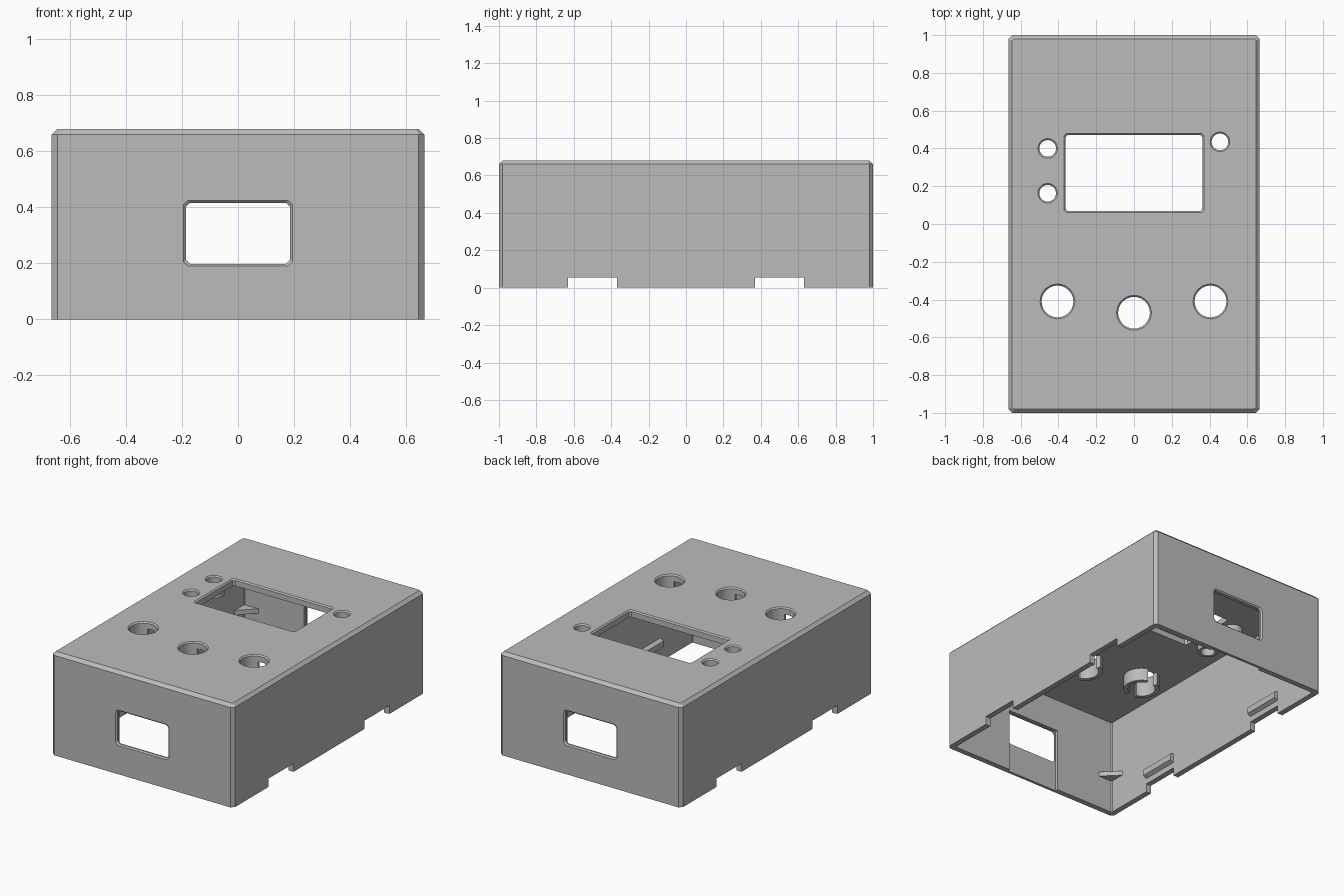
import bpy, bmesh
from math import sin, cos, pi

cube = bpy.data.objects.get("Cube")
if cube:
    bpy.data.objects.remove(cube, do_unlink=True)

HX, HY, HZ = 0.665, 1.0, 0.68     # half width, half depth, height
EDGE = 0.02                       # edge chamfer
WALL = 0.037
CEIL = HZ - 0.045                 # underside of the lid
LIP = 0.008                       # chamfer round the openings

grey = bpy.data.materials.new("plastic_grey")
grey.use_nodes = True
grey.diffuse_color = (0.5, 0.5, 0.5, 1)
grey.node_tree.nodes["Principled BSDF"].inputs["Base Color"].default_value = (0.5, 0.5, 0.5, 1)


def loft(name, rings):
    """Closed solid through rings of points with equal counts."""
    bm = bmesh.new()
    loops = [[bm.verts.new(p) for p in ring] for ring in rings]
    n = len(loops[0])
    for a, b in zip(loops, loops[1:]):
        for i in range(n):
            j = (i + 1) % n
            bm.faces.new((a[i], a[j], b[j], b[i]))
    bm.faces.new(loops[0])
    bm.faces.new(loops[-1])
    bmesh.ops.recalc_face_normals(bm, faces=bm.faces)
    mesh = bpy.data.meshes.new(name)
    bm.to_mesh(mesh)
    bm.free()
    mesh.materials.append(grey)
    obj = bpy.data.objects.new(name, mesh)
    bpy.context.collection.objects.link(obj)
    return obj


def cut_rect(cx, cy, hw, hh, c):
    """Rectangle with its corners cut off."""
    pts = []
    for sx, sy in ((1, 1), (-1, 1), (-1, -1), (1, -1)):
        pair = [(cx + sx * hw, cy + sy * (hh - c)), (cx + sx * (hw - c), cy + sy * hh)]
        pts += pair if sx * sy > 0 else pair[::-1]
    return pts


def circle(cx, cy, r, n=40):
    return [(cx + r * cos(2 * pi * i / n), cy + r * sin(2 * pi * i / n)) for i in range(n)]


def level(pts, z):
    return [(x, y, z) for x, y in pts]


def box(name, x0, x1, y0, y1, z0, z1):
    base = [(x0, y0), (x1, y0), (x1, y1), (x0, y1)]
    return loft(name, [level(base, z0), level(base, z1)])


def cut(target, cutter):
    mod = target.modifiers.new("cut", "BOOLEAN")
    mod.operation = "DIFFERENCE"
    mod.solver = "EXACT"
    mod.object = cutter
    bpy.context.view_layer.objects.active = target
    bpy.ops.object.modifier_apply(modifier=mod.name)
    bpy.data.objects.remove(cutter, do_unlink=True)


def opening(target, outline, place):
    """Chamfered opening; outline(grow) gives a profile, place maps u, v, depth."""
    steps = ((-0.01, LIP + 0.01), (LIP, 0), (0.15, 0))
    cut(target, loft("opening_cutter", [[place(u, v, d) for u, v in outline(g)] for d, g in steps]))


# Hollow case, open underneath
case = loft("case_shell", [
    level(cut_rect(0, 0, HX, HY, EDGE), 0),
    level(cut_rect(0, 0, HX, HY, EDGE), HZ - EDGE),
    level(cut_rect(0, 0, HX - EDGE, HY - EDGE, EDGE / 2), HZ)])
inner = cut_rect(0, 0, HX - WALL, HY - WALL, 0.006)
cut(case, loft("cavity_cutter", [level(inner, -0.1), level(inner, CEIL)]))


def on_top(u, v, d):
    return (u, v, HZ - d)


# Display window
opening(case, lambda g: cut_rect(0, 0.27, 0.362 + g, 0.202 + g, 0.012), on_top)

# Control holes and indicator holes: x, y, radius
CONTROLS = [(x, y, 0.084) for x, y in ((-0.405, -0.41), (0, -0.47), (0.405, -0.41))]
INDICATORS = [(x, y, 0.044) for x, y in ((-0.457, 0.4), (-0.457, 0.163), (0.455, 0.435))]
for x, y, r in CONTROLS + INDICATORS:
    opening(case, lambda g: circle(x, y, r + g), on_top)

# End windows with a shallow guide recess inside the wall
for s in (-1, 1):
    mid, inside = s * (HY - WALL * 0.5), s * (HY - 0.1)
    cut(case, box("recess_cutter", -0.193, 0.193, min(mid, inside), max(mid, inside), -0.1, 0.42))
    opening(case, lambda g: cut_rect(0, 0.307, 0.186 + g, 0.109 + g, 0.015),
            lambda u, v, d: (u, s * (HY - d), v))

# Clip notches in the lower edge, with a ridge above each one
for sx in (-1, 1):
    for y in (-0.5, 0.5):
        a, b = sorted((sx * (HX - 0.1), sx * (HX + 0.1)))
        cut(case, box("notch_cutter", a, b, y - 0.13, y + 0.13, -0.1, 0.055))
        side = "left" if sx > 0 else "right"
        end = "back" if y > 0 else "front"
        wall = sx * (HX - WALL + 0.005)
        lip = wall - sx * 0.03
        section = [(wall, 0.09), (lip, 0.105), (lip, 0.145), (wall, 0.16)]
        loft(f"clip_ridge_{end}_{side}",
             [[(px, py, pz) for px, pz in section] for py in (y - 0.13, y + 0.13)])


def collar(name, x, y, r, thick, bottom, gap):
    """Two half rings under the lid, parted by slots at front and back."""
    for k, side in ((-0.5, "left"), (0.5, "right")):
        n = 20
        angles = [k * pi + pi / 2 + (pi / 2 - gap) * (2 * i / n - 1) - pi / 2 + pi / 2 for i in range(n + 1)]
        ring = [(x + (r + thick) * cos(a), y + (r + thick) * sin(a)) for a in angles]
        ring += [(x + r * cos(a), y + r * sin(a)) for a in reversed(angles)]
        loft(f"{name}_{side}", [level(ring, bottom), level(ring, CEIL)])


for i, (x, y, r) in enumerate(CONTROLS):
    collar(f"control_collar_{i + 1}", x, y, r, 0.027, 0.55, 0.32)
for i, (x, y, r) in enumerate(INDICATORS):
    collar(f"indicator_collar_{i + 1}", x, y, r, 0.02, 0.58, 0)

# Corner gussets
for sx in (-1, 1):
    for sy in (-1, 1):
        cx, cy = sx * (HX - WALL + 0.004), sy * (HY - WALL + 0.004)
        tri = [(cx, cy), (cx - sx * 0.11, cy), (cx, cy - sy * 0.11)]
        name = f"corner_gusset_{'back' if sy > 0 else 'front'}_{'left' if sx > 0 else 'right'}"
        loft(name, [level(tri, 0.22), level(tri, 0.25)])

# Smooth the round walls, keep the edges crisp
bpy.ops.object.select_all(action="DESELECT")
for obj in bpy.context.collection.objects:
    if obj.type == "MESH" and (obj == case or "collar" in obj.name):
        obj.select_set(True)
bpy.context.view_layer.objects.active = case
bpy.ops.object.shade_smooth_by_angle(angle=0.4)
